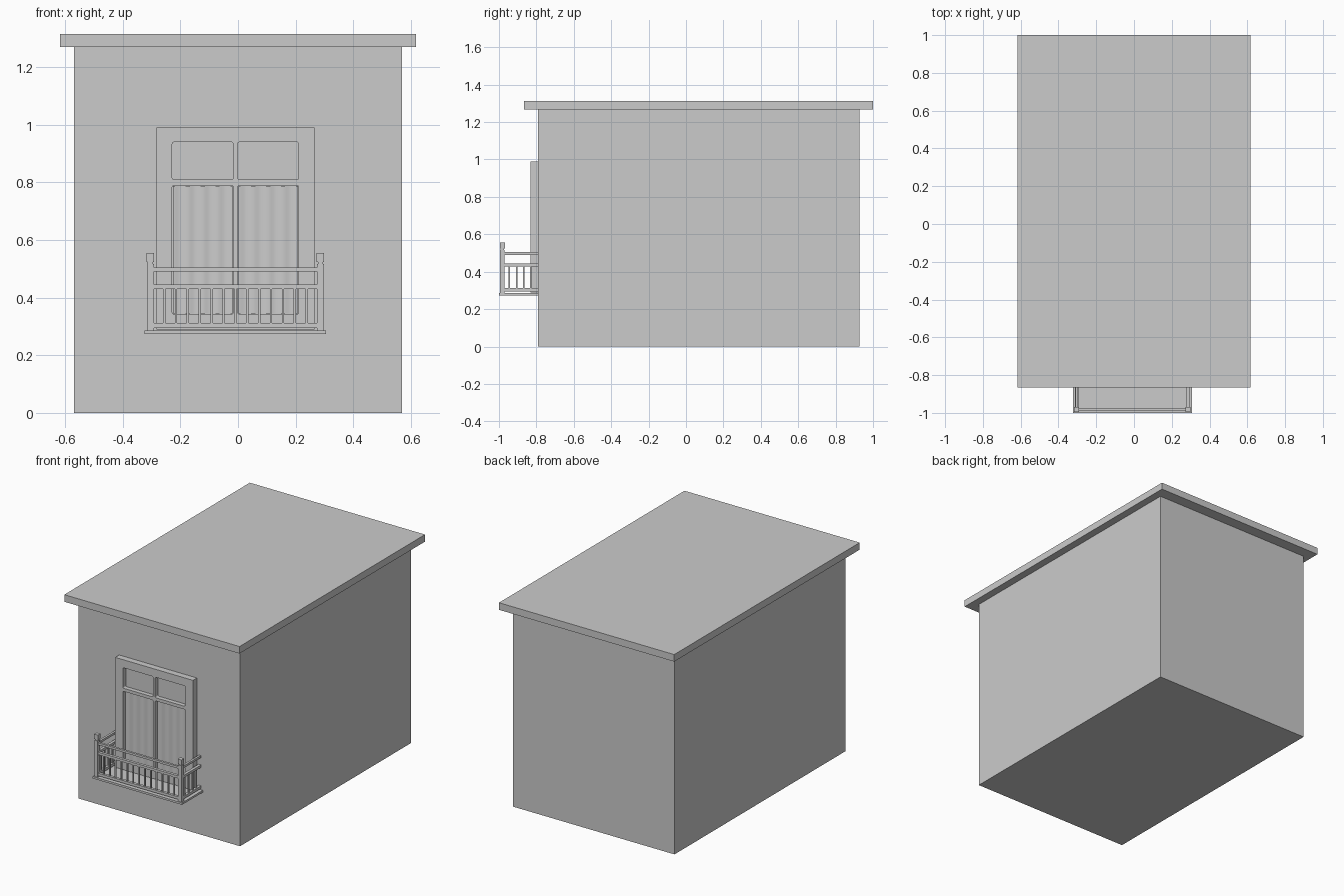
import bpy, bmesh, math

if "Cube" in bpy.data.objects:
    bpy.data.objects.remove(bpy.data.objects["Cube"])

CX = -0.009          # centre line of window and balcony
WALL_Y = -0.791      # front wall plane


def mesh_object(name, bm):
    bmesh.ops.recalc_face_normals(bm, faces=bm.faces)
    me = bpy.data.meshes.new(name)
    bm.to_mesh(me)
    bm.free()
    ob = bpy.data.objects.new(name, me)
    bpy.context.collection.objects.link(ob)
    return ob


def add_box(bm, x0, x1, y0, y1, z0, z1):
    verts = bmesh.ops.create_cube(bm, size=1)["verts"]
    for v in verts:
        v.co = (x1 if v.co.x > 0 else x0,
                y1 if v.co.y > 0 else y0,
                z1 if v.co.z > 0 else z0)
    return verts


def box(name, *bounds):
    bm = bmesh.new()
    add_box(bm, *bounds)
    return mesh_object(name, bm)


# House body and flat roof
box("house_walls", -0.568, 0.568, WALL_Y, 0.927, 0, 1.27)
box("roof_slab", -0.617, 0.617, -0.866, 1.0, 1.268, 1.313)

# Window frame with four round-cornered openings
frame = box("window_frame", CX - 0.274, CX + 0.274, -0.831, WALL_Y + 0.005, 0.29, 0.99)
PANES = [(s, z0, z1) for s in (-1, 1) for z0, z1 in ((0.342, 0.789), (0.809, 0.939))]
bm = bmesh.new()
for s, z0, z1 in PANES:
    xa, xb = sorted((CX + s * 0.008, CX + s * 0.219))
    verts = add_box(bm, xa, xb, -0.85, -0.803, z0, z1)
    edges = {e for v in verts for e in v.link_edges
             if abs(e.verts[0].co.y - e.verts[1].co.y) > 0.01}
    bmesh.ops.bevel(bm, geom=list(edges), offset=0.006, segments=3,
                    profile=0.5, affect='EDGES')
cutter = mesh_object("window_opening_cutter", bm)
cutter.hide_render = True
cutter.hide_set(True)
mod = frame.modifiers.new("openings", 'BOOLEAN')
mod.operation = 'DIFFERENCE'
mod.solver = 'EXACT'
mod.object = cutter

# Gently pleated curtains behind the lower openings
for s, side in ((-1, "left"), (1, "right")):
    bm = bmesh.new()
    rows = []
    for i in range(33):
        t = i / 32
        x = CX + s * (0.010 + 0.207 * t)
        y = -0.807 - 0.002 * math.cos(t * math.tau * 4)
        rows.append((bm.verts.new((x, y, 0.344)), bm.verts.new((x, y, 0.787))))
    for a, b in zip(rows, rows[1:]):
        f = bm.faces.new((a[0], b[0], b[1], a[1]))
        f.smooth = True
    mesh_object(side + "_curtain", bm)

# Balcony floor
box("balcony_floor", CX - 0.315, CX + 0.315, -1.0, WALL_Y + 0.005, 0.273, 0.286)

# Corner posts with a necked cap
POST_X, POST_Y = 0.295, -0.982
for s, side in ((-1, "left"), (1, "right")):
    bm = bmesh.new()
    px = CX + s * POST_X
    for h, z0, z1 in ((0.012, 0.284, 0.517), (0.009, 0.516, 0.525), (0.013, 0.524, 0.555)):
        add_box(bm, px - h, px + h, POST_Y - h, POST_Y + h, z0, z1)
    mesh_object(side + "_post", bm)

# Railings: three bars per side, with balusters between the lower two
RAILS = ((0.295, 0.312, 0.009), (0.429, 0.445, 0.009), (0.490, 0.504, 0.007))
bm = bmesh.new()
for z0, z1, h in RAILS:
    add_box(bm, CX - POST_X, CX + POST_X, POST_Y - h, POST_Y + h, z0, z1)
    for s in (-1, 1):
        px = CX + s * POST_X
        add_box(bm, px - h, px + h, POST_Y, WALL_Y + 0.005, z0, z1)
mesh_object("balcony_rails", bm)

bm = bmesh.new()
R = 0.004
posts = [(CX + 0.0412 * (i - 6), POST_Y) for i in range(13)]
posts += [(CX + s * POST_X, -0.944 + 0.038 * i) for s in (-1, 1) for i in range(4)]
for x, y in posts:
    add_box(bm, x - R, x + R, y - R, y + R, 0.310, 0.431)
mesh_object("balusters", bm)
